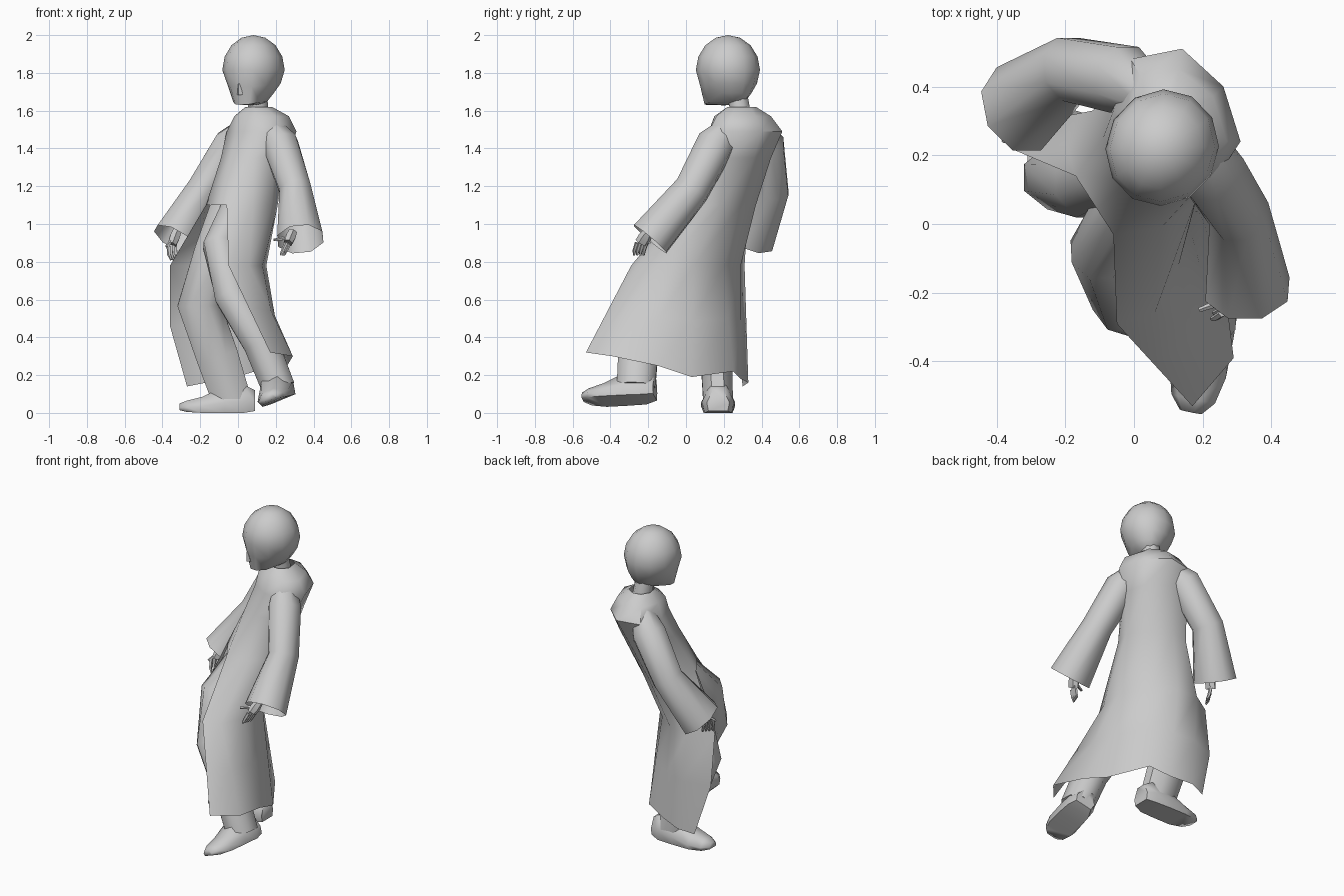
import bpy, bmesh, math
from mathutils import Vector, Matrix

if "Cube" in bpy.data.objects:
    bpy.data.objects.remove(bpy.data.objects["Cube"])

def finish(name, bm, angle=50):
    bmesh.ops.recalc_face_normals(bm, faces=bm.faces)
    me = bpy.data.meshes.new(name)
    bm.to_mesh(me)
    bm.free()
    ob = bpy.data.objects.new(name, me)
    bpy.context.collection.objects.link(ob)
    bpy.ops.object.select_all(action='DESELECT')
    bpy.context.view_layer.objects.active = ob
    ob.select_set(True)
    bpy.ops.object.shade_smooth_by_angle(angle=math.radians(angle))
    return ob

def loft(name, rings, caps=(True, True), open_below=0, angle=50):
    """Skin a stack of rings; the first open_below bands keep a front slit."""
    bm = bmesh.new()
    vs = [[bm.verts.new(p) for p in r] for r in rings]
    n = len(rings[0])
    for i in range(len(vs) - 1):
        for j in range(n - 1 if i < open_below else n):
            k = (j + 1) % n
            bm.faces.new((vs[i][j], vs[i][k], vs[i + 1][k], vs[i + 1][j]))
    if caps[0]:
        bm.faces.new(vs[0])
    if caps[1]:
        bm.faces.new(vs[-1])
    return finish(name, bm, angle)

def limb(name, stations, sides=8, caps=(True, True)):
    """Tube through (centre, radius across, radius deep) stations."""
    pts = [Vector(s[0]) for s in stations]
    rings = []
    for i, (c, ru, rv) in enumerate(stations):
        t = (pts[min(i + 1, len(pts) - 1)] - pts[max(i - 1, 0)]).normalized()
        u = t.cross(Vector((0, 1, 0))).normalized()
        v = t.cross(u)
        rings.append([pts[i] + u * ru * math.cos(a) + v * rv * math.sin(a)
                      for a in (2 * math.pi * (k + .5) / sides for k in range(sides))])
    return loft(name, rings, caps)

# Long robe: front right edge, round the back, to the front left edge
hem = [(.17, -.53, .32), (.29, -.39, .30), (.26, -.15, .25), (.23, .03, .19),
       (.09, .25, .22), (-.04, .29, .18), (-.17, .33, .16), (-.27, .30, .14)]
lower = [
    (.78, [(-.05, -.29), (.06, -.26), (.13, -.12), (.15, .04), (.03, .2), (-.09, .29), (-.22, .31), (-.36, .22)]),
    (1.1, [(-.06, -.03), (.08, -.01), (.18, .07), (.21, .18), (.12, .29), (.01, .37), (-.12, .33), (-.17, .14)])]
upper = [
    (1.35, [(-.04, .13), (.08, .08), (.19, .11), (.25, .22), (.22, .36), (.1, .45), (-.05, .42), (-.09, .25)]),
    (1.49, [(-.01, .19), (.1, .12), (.23, .12), (.31, .24), (.26, .40), (.14, .51), (-.01, .48), (-.06, .33)]),
    (1.57, [(.0, .21), (.09, .15), (.2, .16), (.27, .24), (.23, .37), (.13, .45), (.02, .43), (-.02, .31)]),
    (1.62, [(.05, .25), (.09, .22), (.14, .22), (.18, .26), (.17, .34), (.12, .37), (.07, .36), (.04, .31)])]
mid = [((-.36 if j == 7 else .5 * (a[0] + b[0])), .5 * (a[1] + b[1]), .5 * (a[2] + .78))
       for j, (a, b) in enumerate(zip(hem, lower[0][1]))]
loft("robe", [hem, mid] + [[(x, y, z) for x, y in r] for z, r in lower + upper],
     caps=(False, False), open_below=3)

# Flared sleeves, open at the cuff
limb("right_sleeve", [((.16, .25, 1.53), .06, .06), ((.225, .155, 1.42), .10, .105),
                      ((.305, .03, 1.18), .09, .10), ((.33, -.19, .92), .13, .12)], 8, (True, False))
limb("left_sleeve", [((.07, .36, 1.53), .06, .06), ((-.03, .42, 1.42), .105, .105),
                     ((-.185, .45, 1.18), .095, .10), ((-.335, .335, .92), .125, .14)], 8, (True, False))

# Trouser legs
limb("left_leg", [((-.05, .16, 1.1), .10, .11), ((-.13, .13, .85), .11, .12),
                  ((-.205, .135, .57), .125, .10), ((-.11, .16, .3), .12, .09),
                  ((-.03, .17, .06), .11, .085)])
limb("right_leg", [((.01, .12, 1.12), .09, .09), ((-.10, -.08, .88), .09, .10),
                   ((-.03, -.21, .62), .10, .11), ((.12, -.25, .37), .10, .115),
                   ((.215, -.265, .13), .095, .11)])

# Shoes: flat-soled sections from heel to toe
def shoe(name, heel, yaw, pitch, roll, length):
    m = (Matrix.Translation(heel) @ Matrix.Rotation(math.radians(yaw), 4, 'Z')
         @ Matrix.Rotation(math.radians(pitch), 4, 'Y') @ Matrix.Rotation(math.radians(roll), 4, 'X'))
    rings = []
    for t, w, h, lift in ((0, .06, .12, .01), (.15, .085, .15, 0), (.4, .09, .14, 0),
                          (.7, .09, .085, 0), (.9, .07, .065, .005), (1, .035, .05, .015)):
        rings.append([m @ Vector((t * length, y * w, lift + z * (h - lift))) for y, z in
                      ((-.85, 0), (.85, 0), (1, .4), (.5, 1), (-.5, 1), (-1, .4))])
    loft(name, rings, angle=65)

shoe("left_shoe", (.09, .17, 0), 180, 0, 0, .40)
shoe("right_shoe", (.25, -.165, .075), -101, 3, 22, .39)

# Hands: palm, four fingers and a thumb
def hand(side, wrist, knuckle, tip, spread, thumb):
    w, k, t, s = Vector(wrist), Vector(knuckle), Vector(tip), Vector(spread)
    limb(side + "_palm", [(w, .025, .025), ((w + k) / 2, .03, .036), (k, .025, .036)], 6)
    for i in range(4):
        o = s * (i - 1.5)
        bend = (k + t) / 2 + (k - w) * .15
        limb(f"{side}_finger_{i + 1}", [(k + o, .011, .011), (bend + o, .010, .010), (t + o, .006, .006)], 5)
    limb(side + "_thumb", [((w + k) / 2, .014, .014), (Vector(thumb), .007, .007)], 5)

hand("right", (.29, -.2, .96), (.265, -.235, .9), (.235, -.25, .835), (.006, .017, 0), (.19, -.25, .915))
hand("left", (-.32, .31, .97), (-.35, .28, .89), (-.335, .26, .81), (.012, .017, 0), (-.38, .24, .88))

# Neck
limb("neck", [((.115, .3, 1.52), .06, .06), ((.10, .27, 1.7), .055, .055)], 8)

# Head: a ball with a narrowed, lowered jaw, turned to the model's left front
turn = Matrix.Translation((.082, .222, 1.815)) @ Matrix.Rotation(math.radians(-30), 4, 'Z')
bm = bmesh.new()
bmesh.ops.create_uvsphere(bm, u_segments=12, v_segments=8, radius=1)
for v in bm.verts:
    x, y, z = v.co
    low = max(0, -z)
    front = max(0, -y)
    x *= 1 - .2 * low * (1 + front)
    if y < 0:
        z -= low * .3 * front
        y += .1 * low
    if low > .9:                       # bottom pole joins the neck
        y += .2
        z += .02
    elif low > .5 and y < -.1:         # chin
        z -= .14
        y -= .14
    elif low > .5:                     # nape
        y *= 1.1
        z += .05
    v.co = (x * .163, y * .172, z * .185)
bm.transform(turn)
finish("head", bm)

# Nose and lips
def lump(name, loc, size, tilt):
    b = bmesh.new()
    bmesh.ops.create_cone(b, cap_ends=True, segments=4, radius1=1, radius2=.25, depth=2)
    b.transform(turn @ Matrix.Translation(loc) @ Matrix.Rotation(math.radians(tilt), 4, 'X')
                @ Matrix.Diagonal((*size, 1)))
    finish(name, b, 30)

lump("nose", (0, -.148, -.10), (.018, .018, .03), 12)
lump("lips", (0, -.118, -.155), (.024, .014, .009), 0)
